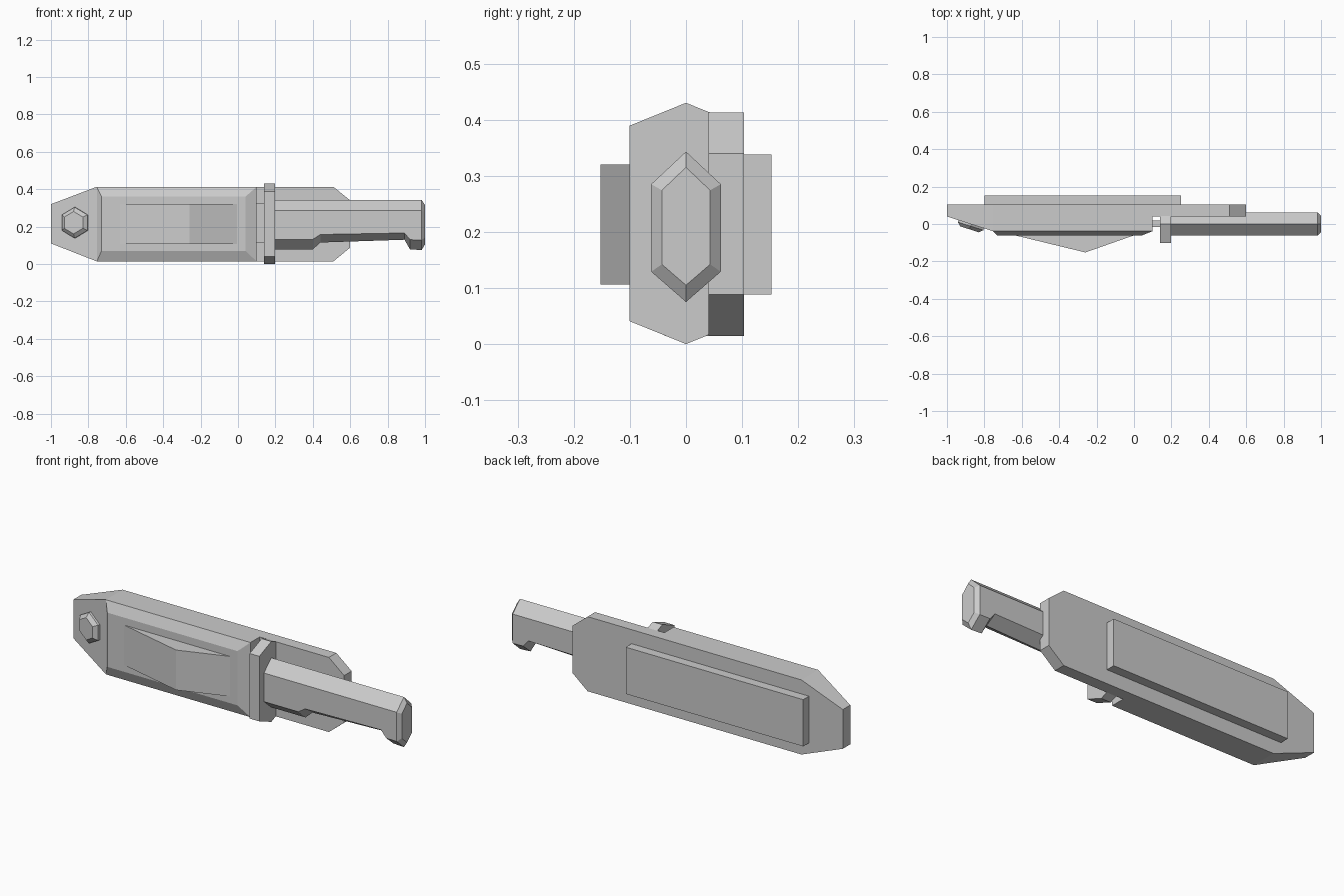
import bpy, bmesh, math
from mathutils import Matrix, Vector

if "Cube" in bpy.data.objects:
    bpy.data.objects.remove(bpy.data.objects["Cube"])


def loft(name, rings):
    """Skin a list of equal-length closed rings and cap both ends."""
    bm = bmesh.new()
    rows = [[bm.verts.new(p) for p in ring] for ring in rings]
    n = len(rows[0])
    for a, b in zip(rows, rows[1:]):
        for i in range(n):
            j = (i + 1) % n
            bm.faces.new((a[i], a[j], b[j], b[i]))
    bm.faces.new(rows[0])
    bm.faces.new(rows[-1])
    bmesh.ops.remove_doubles(bm, verts=bm.verts, dist=1e-5)
    bmesh.ops.dissolve_degenerate(bm, edges=bm.edges, dist=1e-5)
    bmesh.ops.recalc_face_normals(bm, faces=bm.faces)
    mesh = bpy.data.meshes.new(name)
    bm.to_mesh(mesh)
    bm.free()
    obj = bpy.data.objects.new(name, mesh)
    bpy.context.collection.objects.link(obj)
    return obj


def rect_x(x, y0, y1, z0, z1):
    """Rectangle facing along x."""
    return [(x, y0, z0), (x, y1, z0), (x, y1, z1), (x, y0, z1)]


def rect_y(y, x0, x1, z0, z1):
    """Rectangle facing along y."""
    return [(x0, y, z0), (x1, y, z0), (x1, y, z1), (x0, y, z1)]


def hex_x(x, w, bottom, low, high, top):
    """Tall hexagonal section facing along x."""
    return [(x, 0, bottom), (x, w, low), (x, w, high),
            (x, 0, top), (x, -w, high), (x, -w, low)]


# Sheath body with the thinner back plate running behind the handle
loft("sheath_body", [
    rect_x(-1.0, 0.04, 0.103, 0.11, 0.32),
    rect_x(-0.755, -0.038, 0.103, 0.014, 0.413),
    rect_x(0.10, -0.038, 0.103, 0.014, 0.413),
    rect_x(0.10, 0.04, 0.103, 0.014, 0.413),
    rect_x(0.51, 0.04, 0.103, 0.014, 0.413),
    rect_x(0.60, 0.04, 0.103, 0.088, 0.34)])

# Bevelled front panel
loft("sheath_front_panel", [
    rect_y(-0.038, -0.755, 0.10, 0.014, 0.413),
    rect_y(-0.062, -0.73, 0.04, 0.07, 0.36)])

# Peaked raised panel on the front
profile = [(-0.68, -0.05), (-0.26, -0.152), (0.03, -0.05)]
loft("raised_wedge", [[(x, y, z) for x, y in profile] for z in (0.106, 0.32)])

# Mounting block on the back
loft("back_block", [rect_y(y, -0.80, 0.25, 0.088, 0.338) for y in (0.10, 0.152)])

# Blade seen between sheath and guard
loft("blade", [rect_x(x, -0.017, 0.02, 0.115, 0.325) for x in (0.05, 0.16)])

# Guard
loft("guard", [hex_x(x, 0.101, 0.0, 0.041, 0.389, 0.43) for x in (0.14, 0.197)])

# Handle with finger recess and bevelled pommel
stations = [(0.19, 0.062, 0.078, 0.132, 0.285, 0.343),
            (0.40, 0.062, 0.078, 0.132, 0.285, 0.343),
            (0.44, 0.062, 0.115, 0.158, 0.285, 0.343),
            (0.89, 0.062, 0.130, 0.166, 0.285, 0.343),
            (0.92, 0.062, 0.078, 0.130, 0.285, 0.343),
            (0.982, 0.062, 0.075, 0.129, 0.285, 0.343),
            (1.00, 0.043, 0.105, 0.142, 0.274, 0.315)]
loft("handle", [hex_x(*s) for s in stations])

# Hexagonal rivet set square to the sloped tip
turn = Matrix.Rotation(-math.atan2(0.078, 0.245), 3, 'Z')
centre = Vector((-0.87, 0.0, 0.221))
rings = []
for depth, r in ((0.02, 0.083), (-0.012, 0.083), (-0.03, 0.06)):
    ring = []
    for k in range(6):
        a = math.radians(60 * k + 90)
        ring.append(centre + turn @ Vector((r * math.cos(a), depth, r * math.sin(a))))
    rings.append(ring)
loft("rivet", rings)
